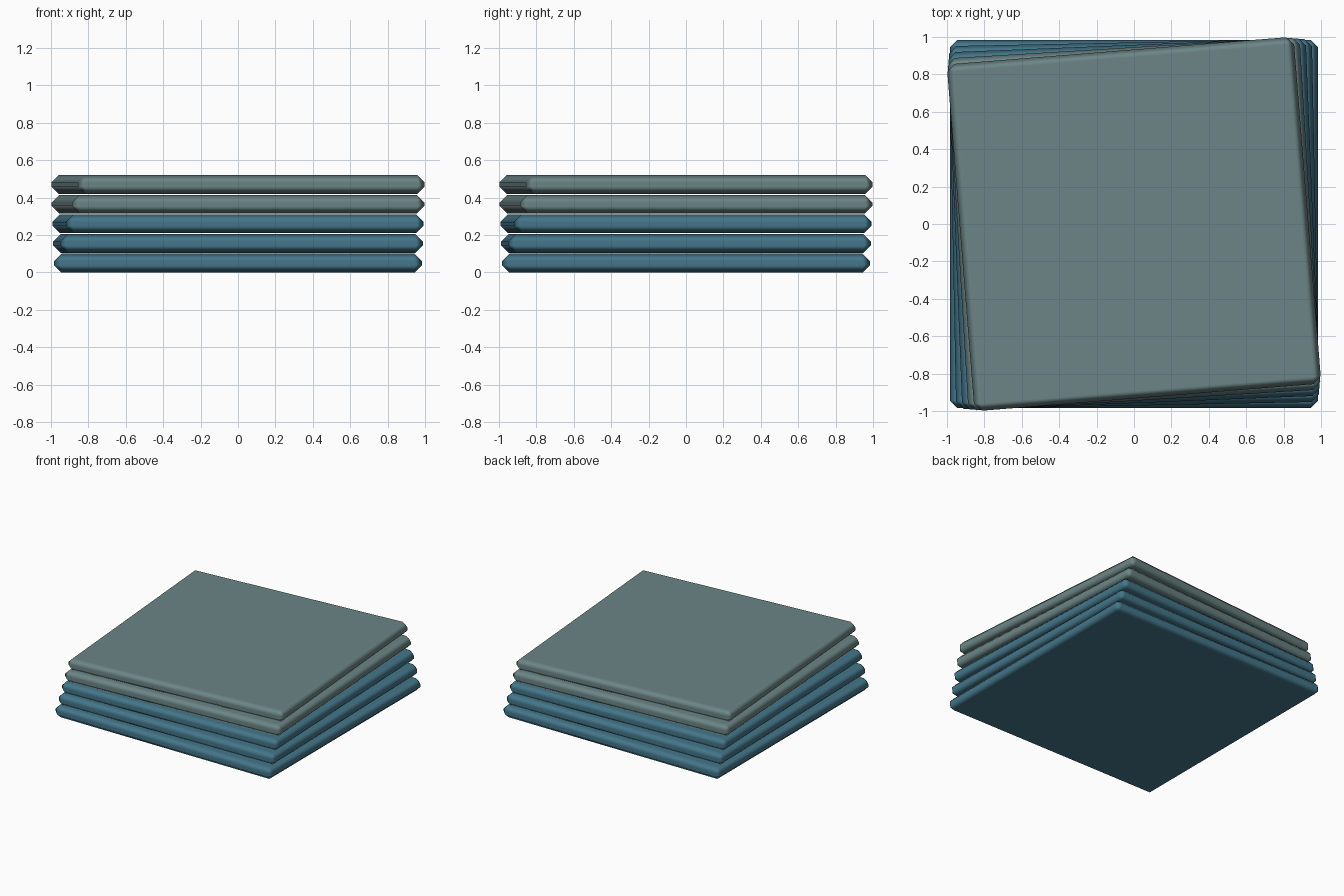
import bpy

if "Cube" in bpy.data.objects:
    bpy.data.objects.remove(bpy.data.objects["Cube"])


def make_material(name, rgb):
    mat = bpy.data.materials.new(name)
    mat.diffuse_color = (*rgb, 1.0)
    mat.use_nodes = True
    mat.node_tree.nodes["Principled BSDF"].inputs["Base Color"].default_value = mat.diffuse_color
    return mat


teal = make_material("teal", (0.058, 0.181, 0.254))
grey = make_material("grey green", (0.15, 0.235, 0.238))

COUNT = 5
THICK = 0.10
PITCH = 0.105      # slab spacing, leaving thin gaps
TWIST = 0.02       # radians added by every slab


# Stack of chamfered slabs, each a little smaller and more twisted
for i in range(COUNT):
    half = 0.984 - 0.0135 * i
    bpy.ops.mesh.primitive_cube_add(
        size=1, location=(0, 0, THICK / 2 + PITCH * i), rotation=(0, 0, TWIST * i))
    slab = bpy.context.object
    slab.name = f"slab_{i + 1}"
    slab.scale = (2 * half, 2 * half, THICK)
    bpy.ops.object.transform_apply(location=False, rotation=False, scale=True)
    slab.data.materials.append(teal if i < 3 else grey)
    for poly in slab.data.polygons:
        poly.use_smooth = True

    # Chamfered edges that shade softly into the flat faces
    bevel = slab.modifiers.new("chamfer", 'BEVEL')
    bevel.width = 0.04
    bevel.segments = 1
    bevel.limit_method = 'NONE'
    bevel.harden_normals = True
